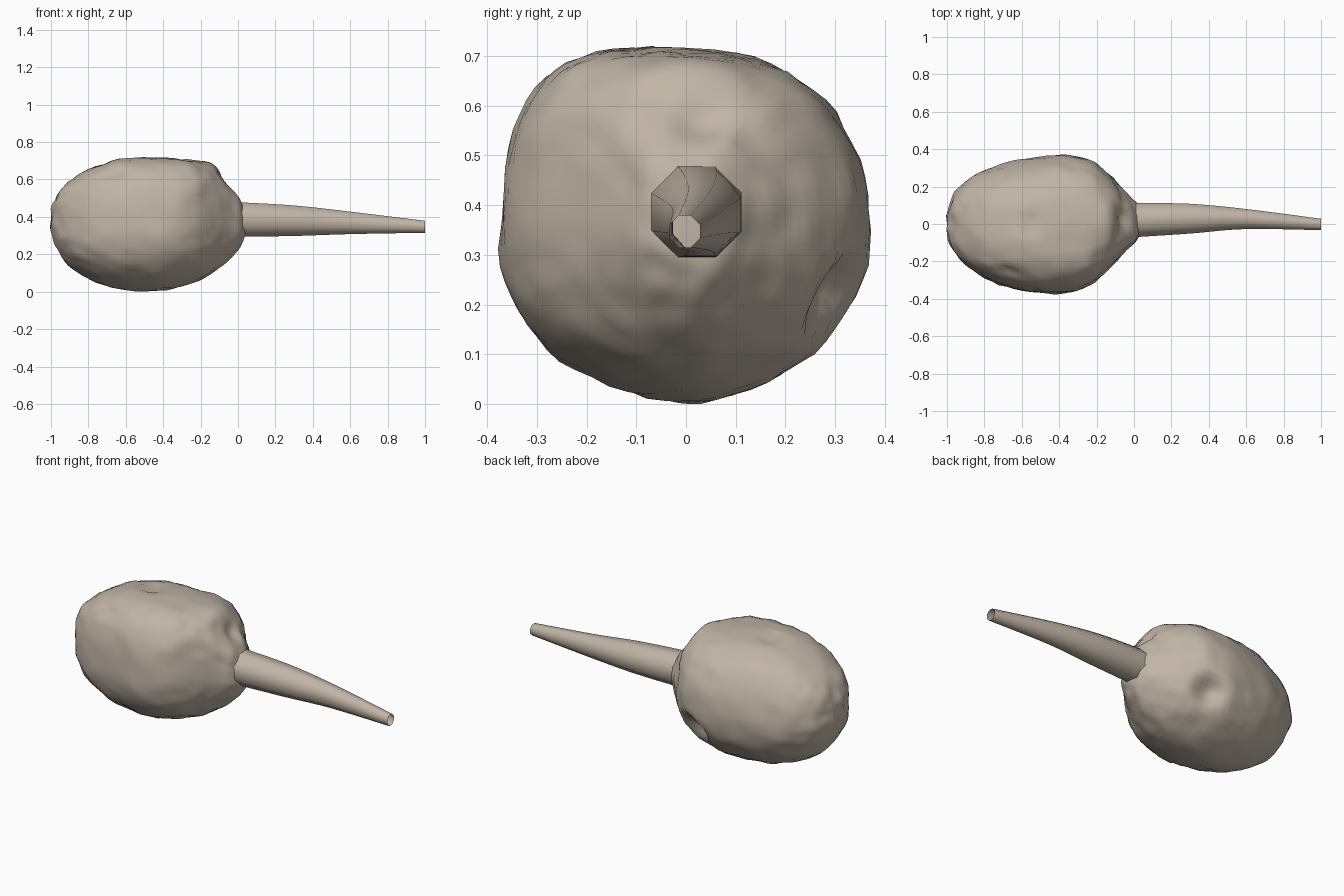
import bpy, bmesh
from math import sin, cos, pi, radians, copysign
from mathutils import Vector, noise

if "Cube" in bpy.data.objects:
    bpy.data.objects.remove(bpy.data.objects["Cube"])

clay = bpy.data.materials.new("pale clay")
clay.use_nodes = True
clay.diffuse_color = (0.53, 0.46, 0.38, 1)
clay.node_tree.nodes["Principled BSDF"].inputs["Base Color"].default_value = clay.diffuse_color


def sample(stations, steps):
    """Smooth curve through the stations."""
    pts = [Vector(s) for s in stations]
    pts = [pts[0]] + pts + [pts[-1]]
    out = []
    for a, b, c, d in zip(pts, pts[1:], pts[2:], pts[3:]):
        for i in range(steps):
            t = i / steps
            out.append(b + ((c - a) * t + (a * 2 - b * 5 + c * 4 - d) * t**2
                            + (b * 3 - a - c * 3 + d) * t**3) / 2)
    return out + [pts[-1]]


def polygon(a):
    """Regular eight-sided outline that fills its box."""
    return cos(a) / cos(pi / 8), sin(a) / cos(pi / 8)


def lopsided(a):
    """Leaning round outline, squarest at the upper front corner."""
    power = 0.88 + 0.17 * cos(a + pi / 4)
    u, v = (copysign(abs(f) ** power, f) for f in (cos(a), sin(a)))
    return u + 0.06 * v, v - 0.09 * u


def loft(name, stations, steps, sides, outline, shape=None):
    """Rings of (x, y min, y max, z min, z max) joined into a skin."""
    bm = bmesh.new()
    rings = []
    for x, y0, y1, z0, z1 in sample(stations, steps):
        ring = []
        for i in range(sides):
            u, v = outline(2 * pi * (i + 0.5) / sides)
            p = Vector((x, (y0 + y1 + u * (y1 - y0)) / 2, (z0 + z1 + v * (z1 - z0)) / 2))
            ring.append(bm.verts.new(shape(p) if shape else p))
        rings.append(ring)
    for r, s in zip(rings, rings[1:]):
        for i in range(sides):
            j = (i + 1) % sides
            bm.faces.new((r[i], r[j], s[j], s[i]))
    if shape:
        bm.faces.new(rings[0][::-1])
        bm.faces.new(rings[-1])
    bmesh.ops.recalc_face_normals(bm, faces=bm.faces)
    mesh = bpy.data.meshes.new(name)
    bm.to_mesh(mesh)
    bm.free()
    mesh.materials.append(clay)
    ob = bpy.data.objects.new(name, mesh)
    bpy.context.collection.objects.link(ob)
    bpy.ops.object.select_all(action="DESELECT")
    ob.select_set(True)
    bpy.context.view_layer.objects.active = ob
    bpy.ops.object.shade_smooth_by_angle(angle=radians(60))


# Lumpy stone head: dents are (centre, radius, depth), negative depth bulges
CORE = Vector((-0.5, 0, 0.36))
DENTS = [((-0.26, 0.32, 0.21), 0.08, 0.08),
         ((-0.56, 0, 0.72), 0.05, 0.03),
         ((-0.67, -0.27, 0.65), 0.04, 0.03),
         ((-0.05, 0.03, 0.57), 0.05, 0.025),
         ((-0.15, 0.02, 0.68), 0.08, -0.02),
         ((-0.02, -0.06, 0.47), 0.04, -0.02)]


def lumpy(p):
    out = (p - CORE).normalized()
    push = 0.006 * noise.noise(p * 7) + 0.009 * noise.noise(p * 16)
    for centre, radius, depth in DENTS:
        d = (p - Vector(centre)).length / radius
        push -= depth * max(0, 1 - d * d / 2.5) ** 2
    return p + out * push


HEAD = [(-0.998, -0.05, 0.05, 0.32, 0.44),
        (-0.985, -0.10, 0.11, 0.26, 0.485),
        (-0.94, -0.18, 0.19, 0.185, 0.555),
        (-0.86, -0.25, 0.255, 0.105, 0.615),
        (-0.72, -0.32, 0.315, 0.037, 0.68),
        (-0.55, -0.36, 0.355, 0.006, 0.715),
        (-0.38, -0.37, 0.37, 0.012, 0.71),
        (-0.24, -0.325, 0.345, 0.05, 0.698),
        (-0.14, -0.24, 0.275, 0.10, 0.665),
        (-0.07, -0.17, 0.20, 0.155, 0.59),
        (-0.01, -0.11, 0.135, 0.21, 0.515),
        (0.025, -0.07, 0.10, 0.265, 0.47),
        (0.035, -0.045, 0.07, 0.31, 0.43)]
loft("stone_head", HEAD, 4, 64, lopsided, lumpy)

# Tapering eight-sided handle, open at the tip
HANDLE = [(0.01, -0.07, 0.112, 0.294, 0.478),
          (0.3, -0.051, 0.108, 0.298, 0.461),
          (0.6, -0.027, 0.08, 0.308, 0.428),
          (1.0, -0.033, 0.028, 0.315, 0.379)]
loft("handle", HANDLE, 6, 8, polygon)
